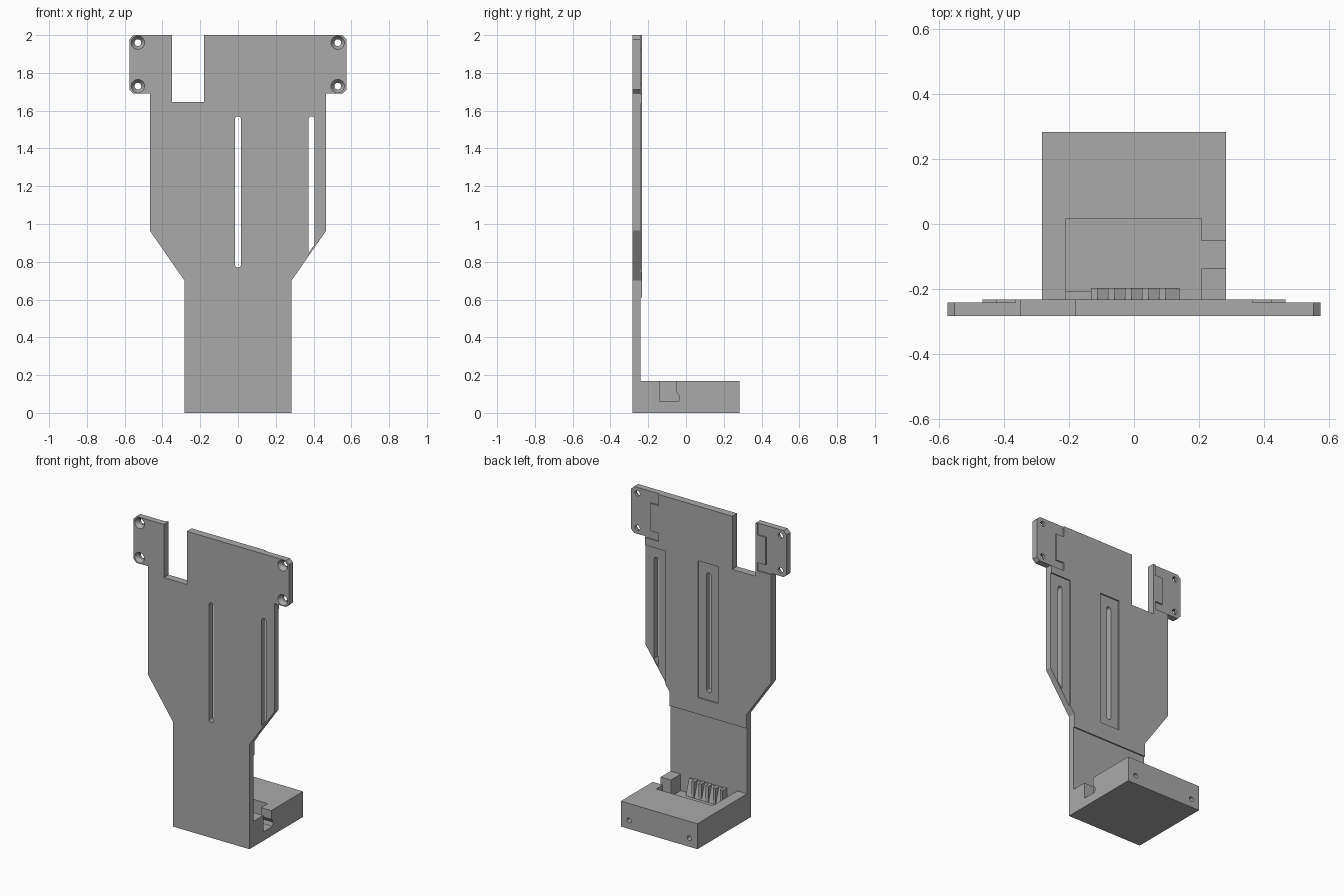
import bpy, bmesh, math
from mathutils import Vector

cube = bpy.data.objects.get("Cube")
if cube:
    bpy.data.objects.remove(cube, do_unlink=True)

grey = bpy.data.materials.new("plain_grey")
grey.use_nodes = True
grey.diffuse_color = (0.4, 0.4, 0.4, 1)
grey.node_tree.nodes["Principled BSDF"].inputs["Base Color"].default_value = grey.diffuse_color


def finish(name, bm):
    bmesh.ops.recalc_face_normals(bm, faces=bm.faces)
    mesh = bpy.data.meshes.new(name)
    bm.to_mesh(mesh)
    bm.free()
    mesh.materials.append(grey)
    ob = bpy.data.objects.new(name, mesh)
    bpy.context.collection.objects.link(ob)
    return ob


def prism(name, pts, axis, a, b):
    """Extrude a 2D outline along an axis from a to b."""
    place = {"x": lambda p, t: (t, p[0], p[1]),
             "y": lambda p, t: (p[0], t, p[1]),
             "z": lambda p, t: (p[0], p[1], t)}[axis]
    bm = bmesh.new()
    face = bm.faces.new([bm.verts.new(place(p, a)) for p in pts])
    ext = bmesh.ops.extrude_face_region(bm, geom=[face])
    verts = [v for v in ext["geom"] if isinstance(v, bmesh.types.BMVert)]
    bmesh.ops.translate(bm, verts=verts, vec=Vector(place((0, 0), b - a)))
    return finish(name, bm)


def rect(x0, x1, z0, z1):
    return [(x0, z0), (x1, z0), (x1, z1), (x0, z1)]


def arc(cx, cz, r, start, end, n=10):
    return [(cx + r * math.cos(math.radians(start + (end - start) * i / n)),
             cz + r * math.sin(math.radians(start + (end - start) * i / n)))
            for i in range(n + 1)]


def circle(cx, cz, r):
    return arc(cx, cz, r, 0, 345, 23)


def cone(x, z, r1, r2, y0, y1):
    """Frustum along y for a countersunk screw head."""
    bm = bmesh.new()
    rings = [[bm.verts.new((p[0], y, p[1])) for p in circle(x, z, r)]
             for r, y in ((r1, y0), (r2, y1))]
    bm.faces.new(rings[0])
    bm.faces.new(rings[1])
    n = len(rings[0])
    for i in range(n):
        j = (i + 1) % n
        bm.faces.new((rings[0][i], rings[0][j], rings[1][j], rings[1][i]))
    return finish("screw_cutter", bm)


def cut(ob, cutters):
    for c in cutters:
        mod = ob.modifiers.new("cut", "BOOLEAN")
        mod.operation, mod.solver, mod.object = "DIFFERENCE", "EXACT", c
    dg = bpy.context.evaluated_depsgraph_get()
    mesh = bpy.data.meshes.new_from_object(ob.evaluated_get(dg))
    ob.modifiers.clear()
    ob.data = mesh
    for c in cutters:
        bpy.data.objects.remove(c, do_unlink=True)


FRONT, LEDGE, REAR = -0.283, -0.241, -0.232
HALF = 0.283

# Back plate outline with chamfered ears and a cable notch in the top edge
ear = [(0.467, 1.69), (0.553, 1.69), (0.575, 1.712), (0.575, 1.978), (0.553, 2)]
side = [(HALF, 0), (HALF, 0.7), (0.467, 0.965)] + ear
notch = [(-0.18, 2), (-0.18, 1.645), (-0.35, 1.645), (-0.35, 2)]
plate = prism("back_plate", side + notch + [(-x, z) for x, z in reversed(side)],
              "y", FRONT, REAR)

# Shallow recesses on the rear face
cutters = []
for name, pts in (
        ("lower_step", rect(-1, 1, -0.1, 0.61)),
        ("centre_recess", rect(-0.075, 0.075, 0.72, 1.635)),
        ("side_recess", rect(0.315, 0.6, 0.65, 1.635))):
    cutters.append(prism(name, pts, "y", LEDGE, -0.1))
for s in (1, -1):
    pts = [(0.7, 1.685), (0.365, 1.685), (0.365, 1.74), (0.425, 1.74),
           (0.425, 1.925), (0.365, 1.925), (0.365, 2.1), (0.7, 2.1)]
    cutters.append(prism("ear_recess", [(s * x, z) for x, z in pts], "y", LEDGE, -0.1))

# Long slots through the plate, the side one trimmed along the slanted edge
r = 0.016
centre_slot = arc(0, 1.57 - r, r, 0, 180) + arc(0, 0.77 + r, r, 180, 360)
side_slot = arc(0.389, 1.57 - r, r, 0, 180) + [(0.373, 0.845), (0.405, 0.89)]
for pts in (centre_slot, side_slot):
    cutters.append(prism("slot", pts, "y", -0.4, -0.1))

# Countersunk screw holes in the ears
for x in (-0.53, 0.528):
    for z in (1.73, 1.96):
        cutters.append(prism("screw_hole", circle(x, z, 0.018), "y", -0.4, -0.1))
        cutters.append(cone(x, z, 0.037, 0.018, FRONT - 0.002, FRONT + 0.025))
cut(plate, cutters)

# Base box with an open pocket, a side cable outlet and two rear screw holes
base = prism("base_box", rect(-HALF, HALF, 0, 0.17), "y", LEDGE, HALF)
outlet = [(-0.137, 0.3), (-0.137, 0.06), (-0.04, 0.06), (-0.033, 0.085),
          (-0.053, 0.115), (-0.053, 0.3)]
cutters = [prism("pocket", rect(-0.21, 0.208, -0.4, 0.017), "z", 0.06, 0.3),
           prism("outlet", outlet, "x", 0.15, 0.4)]
for x in (-0.223, 0.223):
    cutters.append(prism("rear_hole", circle(x, 0.057, 0.016), "y", 0.15, 0.4))
cut(base, cutters)

# Comb of ribs with a steep wedge behind it, against the plate
wedge = [(LEDGE, 0.06), (-0.198, 0.06), (-0.232, 0.165), (LEDGE, 0.165)]
prism("comb_wedge", wedge, "x", -0.13, 0.14)
for i in range(5):
    x = -0.133 + i * 0.0525
    prism(f"comb_rib_{i + 1}", rect(x, x + 0.02, LEDGE, -0.197), "z", 0.06, 0.168)

# Small chamfered ledge in the pocket corner
prism("pocket_ledge", [(-0.21, LEDGE), (-0.21, -0.207), (-0.133, -0.207), (-0.133, LEDGE)],
      "z", 0.06, 0.1)
